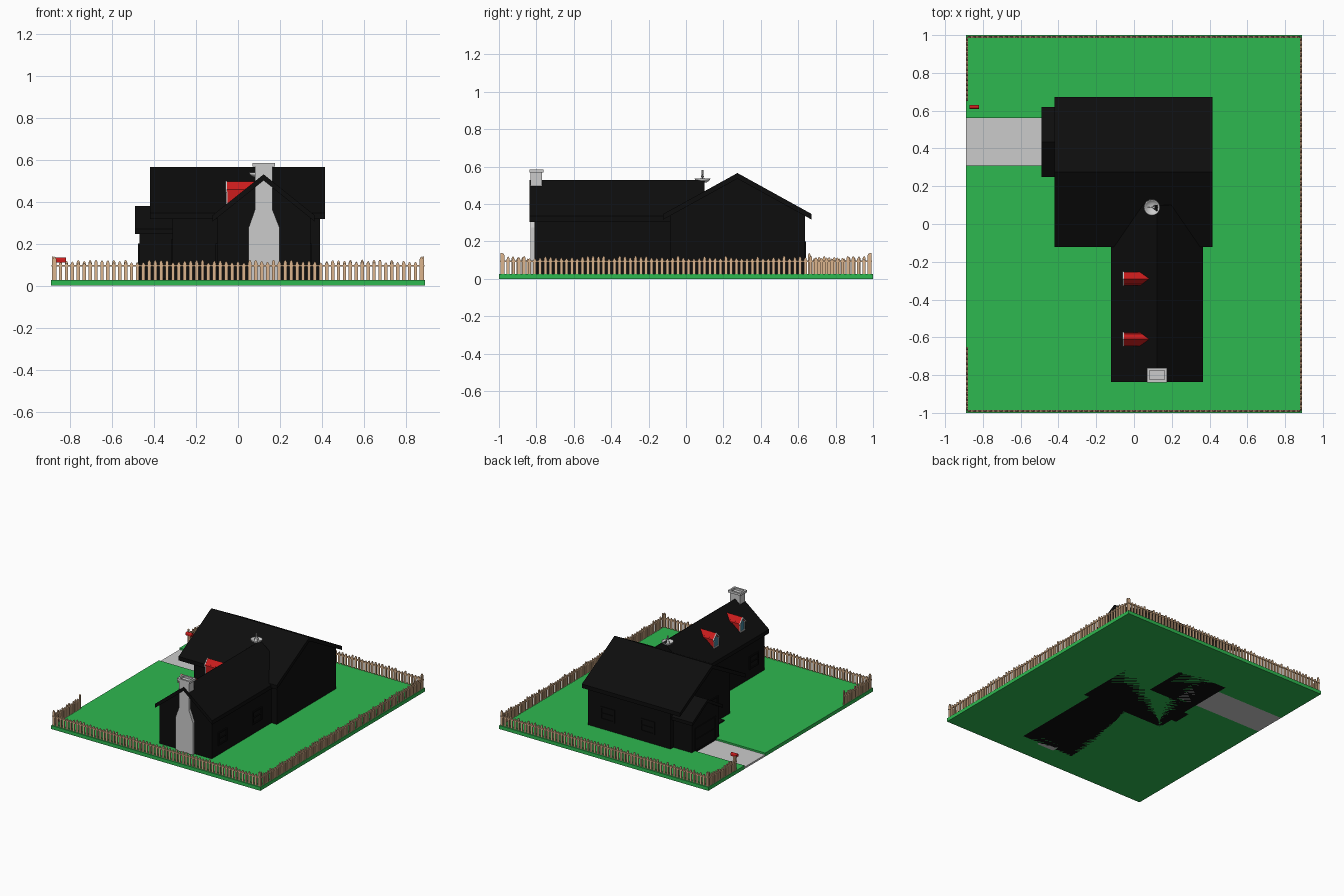
import bpy, bmesh, math, random
from mathutils import Vector, Matrix

if "Cube" in bpy.data.objects:
    bpy.data.objects.remove(bpy.data.objects["Cube"])

random.seed(4)


def material(name, rgb):
    m = bpy.data.materials.new(name)
    m.diffuse_color = (*rgb, 1)
    m.use_nodes = True
    m.node_tree.nodes["Principled BSDF"].inputs["Base Color"].default_value = m.diffuse_color
    return m


GREEN = material("grass", (0.027, 0.48, 0.08))
BLACK = material("black", (0.004, 0.004, 0.004))
RED = material("red", (0.60, 0.012, 0.012))
TAN = material("wood", (0.72, 0.46, 0.27))
GLASS = material("glass", (0.05, 0.22, 0.32))
GREY = None


def finish(name, bm, mat):
    bmesh.ops.recalc_face_normals(bm, faces=bm.faces)
    me = bpy.data.meshes.new(name)
    bm.to_mesh(me)
    bm.free()
    ob = bpy.data.objects.new(name, me)
    bpy.context.collection.objects.link(ob)
    if mat:
        me.materials.append(mat)
    return ob


def add_prism(bm, pts, axis, a, b):
    """Extrude a 2D profile along an axis: x -> (y,z), y -> (x,z), z -> (x,y)."""
    place = {'x': lambda p, t: (t, p[0], p[1]),
             'y': lambda p, t: (p[0], t, p[1]),
             'z': lambda p, t: (p[0], p[1], t)}[axis]
    lo = [bm.verts.new(place(p, a)) for p in pts]
    hi = [bm.verts.new(place(p, b)) for p in pts]
    bm.faces.new(lo)
    bm.faces.new(hi)
    for i in range(len(pts)):
        j = (i + 1) % len(pts)
        bm.faces.new((lo[i], lo[j], hi[j], hi[i]))


def prism(name, pts, axis, a, b, mat):
    bm = bmesh.new()
    add_prism(bm, pts, axis, a, b)
    return finish(name, bm, mat)


def add_box(bm, x0, x1, y0, y1, z0, z1):
    add_prism(bm, [(x0, y0), (x1, y0), (x1, y1), (x0, y1)], 'z', z0, z1)


def box(name, x0, x1, y0, y1, z0, z1, mat):
    bm = bmesh.new()
    add_box(bm, x0, x1, y0, y1, z0, z1)
    return finish(name, bm, mat)


def add_rod(bm, p, q, r, n=8):
    p, q = Vector(p), Vector(q)
    d = q - p
    m = Matrix.Translation((p + q) / 2) @ d.to_track_quat('Z', 'Y').to_matrix().to_4x4()
    bmesh.ops.create_cone(bm, cap_ends=True, segments=n, radius1=r, radius2=r,
                          depth=d.length, matrix=m)


def chevron(mid, half, eave, ridge, t):
    return [(mid - half, eave - t), (mid - half, eave), (mid, ridge), (mid + half, eave),
            (mid + half, eave - t), (mid, ridge - t)]


def gable_block(name, axis, mid, wall, half, eave, ridge, t, wall_ab, roof_ab):
    """Gabled walls plus an overhanging chevron roof."""
    top = eave - t + (ridge - eave) * (half - wall) / half + 0.004
    prism(name + "_walls", [(mid - wall, 0), (mid + wall, 0), (mid + wall, top),
                            (mid, ridge - t / 2), (mid - wall, top)], axis, *wall_ab, BLACK)
    prism(name + "_roof", chevron(mid, half, eave, ridge, t), axis, *roof_ab, BLACK)


# Lawn with a recess for the driveway
prism("lawn", [(-0.89, -1), (0.89, -1), (0.89, 1), (-0.89, 1), (-0.89, 0.56),
               (-0.14, 0.56), (-0.14, 0.31), (-0.89, 0.31)], 'z', 0, 0.027, GREEN)
box("driveway", -0.89, -0.14, 0.31, 0.56, 0, 0.014, GREY)

# House: main block, front wing, garage
gable_block("main_house", 'x', 0.275, 0.36, 0.397, 0.347, 0.566, 0.03, (-0.313, 0.39), (-0.42, 0.415))
gable_block("front_wing", 'y', 0.122, 0.222, 0.243, 0.335, 0.53, 0.03, (-0.81, 0.10), (-0.836, 0.10))
gable_block("garage", 'x', 0.435, 0.165, 0.185, 0.27, 0.38, 0.025, (-0.47, 0.08), (-0.49, 0.0))


def frame(name, axis, mid, at, out, w, z0, z1):
    """Framed opening on a wall facing along the axis; out is the depth."""
    h, t = w / 2, 0.01
    bm = bmesh.new()
    for a, b, c, d in ((mid - h, mid - h + t, z0, z1), (mid + h - t, mid + h, z0, z1),
                       (mid - h, mid + h, z1 - t, z1), (mid - h, mid + h, z0, z0 + t),
                       (mid - h, mid + h, (z0 + z1) / 2 - 0.003, (z0 + z1) / 2 + 0.003)):
        add_prism(bm, [(a, c), (b, c), (b, d), (a, d)], axis, at, at + out)
    finish(name, bm, BLACK)


# Windows, doors and step
for i, y in enumerate((-0.68, -0.26)):
    frame(f"wing_right_window_{i}", 'x', y, 0.344, 0.006, 0.11, 0.10, 0.20)
    frame(f"wing_left_window_{i}", 'x', y, -0.100, -0.006, 0.11, 0.10, 0.20)
for i, x in enumerate((-0.12, 0.22)):
    frame(f"back_window_{i}", 'y', x, 0.635, 0.006, 0.12, 0.10, 0.20)
frame("garage_door", 'x', 0.435, -0.47, -0.005, 0.25, 0.02, 0.20)
frame("side_door", 'x', 0.11, -0.313, -0.006, 0.10, 0.03, 0.22)
box("door_step", -0.355, -0.313, 0.04, 0.18, 0, 0.036, BLACK)

# Chimney: broad base, shoulders, narrow stack, hollow cap
prism("chimney", [(0.05, 0), (0.198, 0), (0.198, 0.275), (0.165, 0.36), (0.165, 0.57),
                  (0.08, 0.57), (0.08, 0.36), (0.05, 0.275)], 'y', -0.832, -0.77, GREY)
bm = bmesh.new()
for b in ((0.068, 0.176, -0.838, -0.824), (0.068, 0.176, -0.776, -0.762),
          (0.068, 0.082, -0.824, -0.776), (0.162, 0.176, -0.824, -0.776)):
    add_box(bm, *b, 0.568, 0.585)
finish("chimney_cap", bm, GREY)

# Dormers on the left slope of the wing
for i, y in enumerate((-0.29, -0.61)):
    bm = bmesh.new()
    w = 0.029
    back = [(-0.05, 0.385), (-0.05, 0.465), (0.045, 0.465)]
    add_prism(bm, back, 'y', y - w, y + w)
    finish(f"dormer_walls_{i}", bm, RED)
    prism(f"dormer_gable_{i}", [(y - w, 0.46), (y + w, 0.46), (y, 0.49)], 'x', -0.05, 0.05, RED)
    # roof runs back until it meets the slope
    bm = bmesh.new()
    pts = chevron(y, 0.036, 0.457, 0.497, 0.009)
    ends = [0.04, 0.04, 0.081, 0.04, 0.04, 0.075]
    lo = [bm.verts.new((-0.052, *p)) for p in pts]
    hi = [bm.verts.new((e, *p)) for e, p in zip(ends, pts)]
    for k in range(6):
        bm.faces.new((lo[k], lo[(k + 1) % 6], hi[(k + 1) % 6], hi[k]))
    bm.faces.new(lo)
    finish(f"dormer_roof_{i}", bm, RED)
    bm = bmesh.new()
    add_prism(bm, chevron(y, 0.039, 0.455, 0.499, 0.012), 'x', -0.060, -0.052)
    for s in (-1, 1):
        add_box(bm, -0.056, -0.05, y + s * 0.025 - 0.004, y + s * 0.025 + 0.004, 0.39, 0.455)
    add_box(bm, -0.058, -0.05, y - 0.029, y + 0.029, 0.388, 0.396)
    finish(f"dormer_trim_{i}", bm, GREY)
    prism(f"dormer_window_{i}", [(y - 0.021, 0.396), (y + 0.021, 0.396), (y + 0.021, 0.455),
                                 (y, 0.475), (y - 0.021, 0.455)], 'x', -0.053, -0.05, GLASS)

# Satellite dish: shallow spun bowl, feed struts and post
C = Vector((0.095, 0.088, 0.512))
bm = bmesh.new()
prof = [(0, 0), (0.022, 0.004), (0.037, 0.014), (0.043, 0.026),
        (0.040, 0.026), (0.034, 0.017), (0.020, 0.008), (0, 0.004)]
vs = [bm.verts.new(C + Vector((r, 0, z))) for r, z in prof]
es = [bm.edges.new(e) for e in zip(vs, vs[1:])]
bmesh.ops.spin(bm, geom=vs + es, cent=C, axis=(0, 0, 1), angle=math.tau, steps=20)
bmesh.ops.remove_doubles(bm, verts=bm.verts, dist=1e-5)
dish = finish("dish_bowl", bm, GREY)
for p in dish.data.polygons:
    p.use_smooth = True
bm = bmesh.new()
add_rod(bm, C - Vector((0, 0, 0.06)), C + Vector((0, 0, 0.003)), 0.005)
tip = C + Vector((0, 0, 0.058))
for a in (0.6, math.pi, -0.6):
    add_rod(bm, C + Vector((0.022 * math.cos(a), 0.022 * math.sin(a), 0.006)), tip, 0.002, 6)
add_rod(bm, tip - Vector((0, 0, 0.012)), tip + Vector((0, 0, 0.012)), 0.005)
finish("dish_feed_and_post", bm, GREY)


def fence(name, start, end):
    """Picket run from start to end with one rail and taller end posts."""
    a, b = Vector((*start, 0)), Vector((*end, 0))
    length, d = (b - a).length, (b - a).normalized()
    rot = Matrix.Translation(a) @ Matrix.Rotation(math.atan2(d.y, d.x), 4, 'Z')
    n = round(length / 0.0285)
    bm = bmesh.new()
    for i in range(n + 1):
        x = 0.009 + (length - 0.018) * i / n
        h = 0.138 if i in (0, n) else random.uniform(0.108, 0.124)
        add_prism(bm, [(x - 0.008, 0.02), (x + 0.008, 0.02), (x + 0.008, h - 0.013),
                       (x + 0.004, h - 0.003), (x, h), (x - 0.004, h - 0.003), (x - 0.008, h - 0.013)],
                  'y', -0.004, 0.004)
    add_box(bm, 0, length, -0.007, 0.003, 0.090, 0.099)
    bmesh.ops.transform(bm, matrix=rot, verts=bm.verts)
    finish(name, bm, TAN)


# Picket fence around the lot, open on the left side
X, Y = 0.882, 0.988
fence("fence_front", (-X, -Y), (X, -Y))
fence("fence_right", (X, -Y), (X, Y))
fence("fence_back", (X, Y), (-X, Y))
fence("fence_left_back", (-X, Y), (-X, 0.65))
fence("fence_left_front", (-X, -0.65), (-X, -Y))

# Mailbox on a post
box("mailbox_post", -0.85, -0.838, 0.614, 0.626, 0.02, 0.113, TAN)
arch = [(0.62 + 0.011 * math.cos(t * math.pi / 6), 0.123 + 0.012 * math.sin(t * math.pi / 6)) for t in range(7)]
prism("mailbox", [(0.609, 0.111), (0.631, 0.111)] + arch, 'x', -0.872, -0.82, RED)
